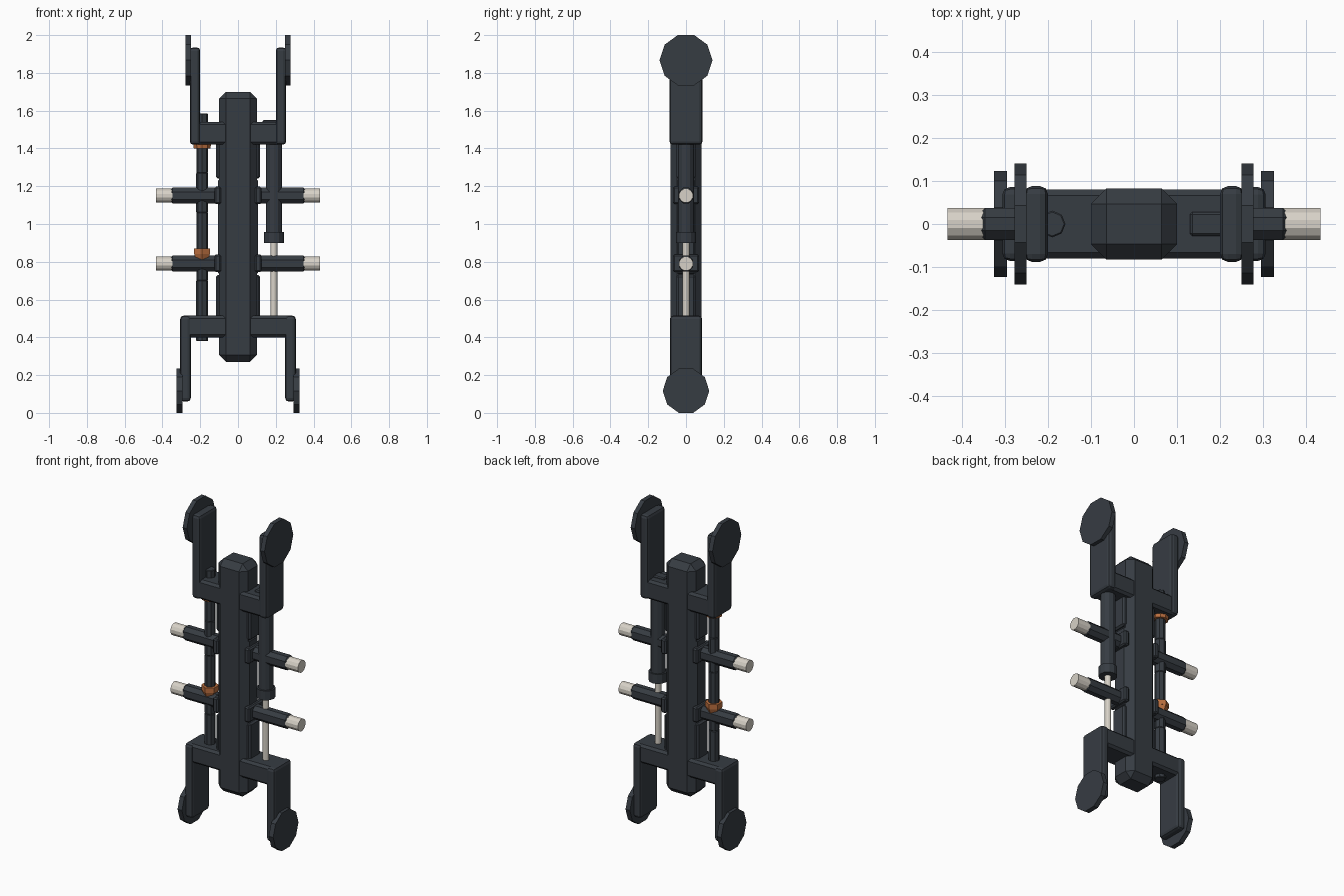
import bpy
import math
from mathutils import Matrix

cube = bpy.data.objects.get("Cube")
if cube:
    bpy.data.objects.remove(cube, do_unlink=True)


def material(name, color):
    m = bpy.data.materials.new(name)
    m.use_nodes = True
    m.diffuse_color = color
    m.node_tree.nodes["Principled BSDF"].inputs["Base Color"].default_value = color
    return m


dark = material("dark slate", (0.037, 0.045, 0.055, 1))
light = material("pale metal", (0.68, 0.64, 0.57, 1))
orange = material("burnt orange", (0.50, 0.16, 0.05, 1))


def finish(name, mat, bevel, segments=1):
    ob = bpy.context.object
    ob.name = name
    ob.data.materials.append(mat)
    if bevel:
        mod = ob.modifiers.new("chamfer", "BEVEL")
        mod.width = bevel
        mod.segments = segments
        mod.limit_method = "ANGLE"
        mod.angle_limit = math.radians(50)
    return ob


def box(name, x, y, z, bevel=0.012, segments=1, mat=dark):
    """Box from (low, high) ranges along each axis."""
    bpy.ops.mesh.primitive_cube_add(size=1)
    ob = bpy.context.object
    centre = [(a + b) / 2 for a, b in (x, y, z)]
    size = [abs(b - a) for a, b in (x, y, z)]
    ob.data.transform(Matrix.Translation(centre) @ Matrix.Diagonal((*size, 1)))
    return finish(name, mat, bevel, segments)


def rod(name, x, z, radius, sides=12, mat=dark, top=None, bevel=0):
    """Upright rod or tapered collar between two heights."""
    bpy.ops.mesh.primitive_cone_add(
        vertices=sides, radius1=radius, radius2=radius if top is None else top,
        depth=z[1] - z[0], location=(x, 0, (z[0] + z[1]) / 2))
    return finish(name, mat, bevel)


def disc(name, x, z, radius, sides, turn=0, mat=dark):
    """Round part whose axis lies along x."""
    bpy.ops.mesh.primitive_cylinder_add(vertices=sides, radius=radius, depth=abs(x[1] - x[0]))
    ob = bpy.context.object
    ob.data.transform(Matrix.Translation(((x[0] + x[1]) / 2, 0, z))
                      @ Matrix.Rotation(math.pi / 2, 4, "Y") @ Matrix.Rotation(turn, 4, "Z"))
    return finish(name, mat, 0)


# Central column and cross bars
box("spine", (-0.10, 0.10), (-0.083, 0.083), (0.27, 1.70), 0.036)
box("upper_crossbar", (-0.24, 0.24), (-0.08, 0.08), (1.42, 1.54), 0.014)
box("lower_crossbar", (-0.29, 0.29), (-0.08, 0.08), (0.40, 0.515), 0.014)

# Rails along the sides of the column
box("lower_rail", (-0.117, 0.117), (-0.05, 0.05), (0.50, 0.73), 0.01)
box("middle_rail", (-0.105, 0.105), (-0.05, 0.05), (0.73, 1.24), 0.01)
box("upper_rail", (-0.117, 0.117), (-0.05, 0.05), (1.24, 1.45), 0.01)

for side, s in (("left", 1), ("right", -1)):
    # Upright prongs with their end pads
    box(side + "_upper_prong", (s * 0.20, s * 0.255), (-0.088, 0.088), (1.42, 1.935), 0.018, 2)
    disc(side + "_upper_pad", (s * 0.25, s * 0.278), 1.867, 0.14, 10)
    box(side + "_lower_prong", (s * 0.25, s * 0.306), (-0.086, 0.086), (0.06, 0.515), 0.018, 2)
    disc(side + "_lower_pad", (s * 0.295, s * 0.325), 0.117, 0.123, 10)
    # Side arms with pale pegs
    for level, z in (("lower", 0.79), ("upper", 1.15)):
        tag = side + "_" + level
        box(tag + "_arm_mount", (s * 0.09, s * 0.125), (-0.07, 0.07), (z - 0.045, z + 0.048), 0.008)
        box(tag + "_arm", (s * 0.08, s * 0.368), (-0.037, 0.037), (z - 0.042, z + 0.042), 0.022)
        disc(tag + "_peg", (s * 0.28, s * 0.433), z, 0.038, 12, math.pi / 12, light)

# Piston on the left side
rod("piston_cylinder", 0.19, (0.94, 1.45), 0.043)
rod("piston_collar", 0.19, (0.90, 0.958), 0.053)
rod("piston_rod", 0.19, (0.45, 0.91), 0.018, mat=light)
box("piston_lug", (0.13, 0.21), (-0.028, 0.028), (1.45, 1.55), 0.006)

# Segmented rod with orange fittings on the right side
for i, (low, high) in enumerate(((0.38, 0.70), (0.70, 1.06), (1.06, 1.27), (1.27, 1.585))):
    rod("segmented_rod_%d" % (i + 1), -0.19, (low, high), 0.032 - 0.001 * (i % 2), 8, bevel=0.003)
rod("orange_ring", -0.19, (1.40, 1.425), 0.046, 10, orange, top=0.05)
rod("orange_collar_base", -0.19, (0.81, 0.84), 0.036, 6, orange, top=0.047)
rod("orange_collar", -0.19, (0.84, 0.87), 0.049, 6, orange)
